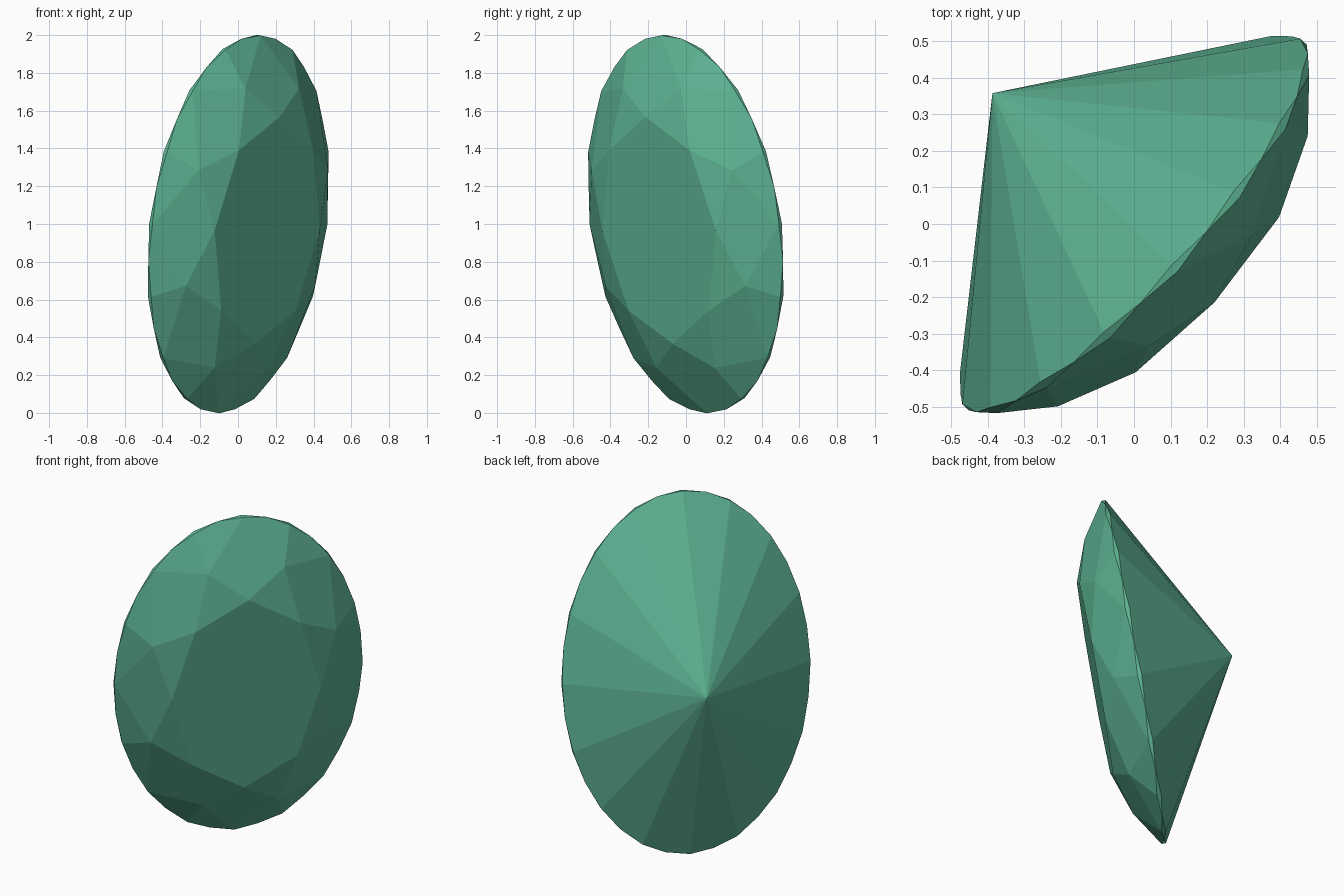
import bpy, bmesh, math
from mathutils import Vector

if "Cube" in bpy.data.objects:
    bpy.data.objects.remove(bpy.data.objects["Cube"])

# Leaning oval frame: long axis, short axis, and the axis the table faces
LONG = Vector((0.11, -0.12, 1.0))
SHORT = Vector((0.463, 0.501, 0.0))
FACE = -LONG.cross(SHORT).normalized()
CENTRE = Vector((0, 0, 1))

bm = bmesh.new()


def point(radius, degrees, height):
    t = math.radians(degrees)
    return bm.verts.new(CENTRE + radius * (LONG * math.cos(t) + SHORT * math.sin(t)) + FACE * height)


# Rings of the brilliant cut
table = [point(0.6, 45 * i, 0.213) for i in range(8)]
mid = [point(0.8, 45 * i + 22.5, 0.138) for i in range(8)]
upper = [point(1, 22.5 * i, 0.014) for i in range(16)]
lower = [point(1, 22.5 * i, -0.010) for i in range(16)]
joint = [point(1, 22.5 * i + 11.25, 0.001) for i in range(16)]
culet = point(0, 0, -0.535)

# Table and crown: star, kite and upper girdle facets
bm.faces.new(table)
for i in range(8):
    j, g = (i + 1) % 8, 2 * i
    bm.faces.new((table[i], table[j], mid[i]))
    bm.faces.new((table[i], mid[i], upper[g], mid[i - 1]))
    bm.faces.new((mid[i], upper[g], joint[g], upper[g + 1]))
    bm.faces.new((mid[i], upper[g + 1], joint[g + 1], upper[(g + 2) % 16]))

# Scalloped girdle and pavilion facets
for i in range(16):
    bm.faces.new((joint[i - 1], upper[i], joint[i], lower[i]))
    bm.faces.new((culet, lower[i], joint[i], lower[(i + 1) % 16]))

bmesh.ops.recalc_face_normals(bm, faces=bm.faces[:])
mesh = bpy.data.meshes.new("oval_gemstone")
bm.to_mesh(mesh)
bm.free()
gem = bpy.data.objects.new("oval_gemstone", mesh)
bpy.context.collection.objects.link(gem)

# Green material
green = bpy.data.materials.new("gem_green")
green.diffuse_color = (0.11, 0.45, 0.29, 1)
green.use_nodes = True
green.node_tree.nodes["Principled BSDF"].inputs["Base Color"].default_value = green.diffuse_color
mesh.materials.append(green)
